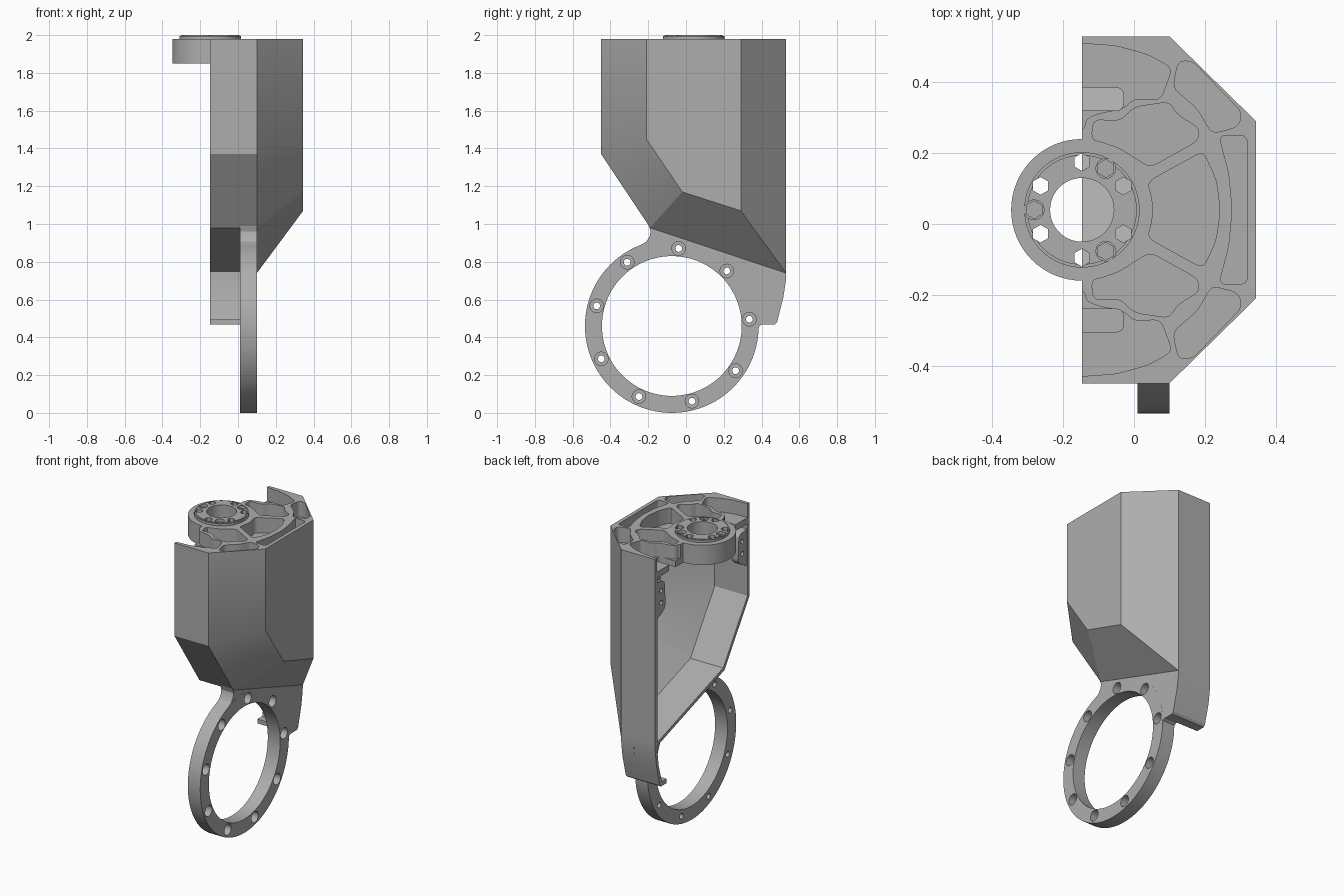
import bpy, bmesh, math
from mathutils import Vector

if "Cube" in bpy.data.objects:
    bpy.data.objects.remove(bpy.data.objects["Cube"])

HX, HY = -0.147, 0.04            # hub axis, y = HY is also the top symmetry line
RY, RZ = -0.075, 0.46            # big ring centre
grey = bpy.data.materials.new("light_grey")
grey.diffuse_color = (0.42, 0.42, 0.42, 1)
grey.use_nodes = True
grey.node_tree.nodes["Principled BSDF"].inputs["Base Color"].default_value = grey.diffuse_color


def loft(name, rings):
    """Closed solid through matching rings of 3D points."""
    bm = bmesh.new()
    vs = [[bm.verts.new(p) for p in r] for r in rings]
    n = len(vs[0])
    for a, b in zip(vs, vs[1:]):
        for i in range(n):
            bm.faces.new((a[i], a[(i + 1) % n], b[(i + 1) % n], b[i]))
    bm.faces.new(vs[0])
    bm.faces.new(vs[-1])
    bmesh.ops.recalc_face_normals(bm, faces=bm.faces)
    me = bpy.data.meshes.new(name)
    bm.to_mesh(me)
    bm.free()
    me.materials.append(grey)
    ob = bpy.data.objects.new(name, me)
    bpy.context.collection.objects.link(ob)
    return ob


def prism_x(name, pts, x0, x1):
    return loft(name, [[(x, y, z) for y, z in pts] for x in (x0, x1)])


def prism_z(name, pts, z0, z1):
    return loft(name, [[(x, y, z) for x, y in pts] for z in (z0, z1)])


def circle(cx, cy, r, n=32, a0=0.0):
    return [(cx + r * math.cos(a0 + math.tau * i / n),
             cy + r * math.sin(a0 + math.tau * i / n)) for i in range(n)]


def rounded(pts, r=0.022, n=4):
    """Polygon with soft corners."""
    out, pts = [], [Vector(p) for p in pts]
    for i, p in enumerate(pts):
        a, b = pts[i - 1] - p, pts[(i + 1) % len(pts)] - p
        s = p + a.normalized() * min(r, a.length * 0.45)
        e = p + b.normalized() * min(r, b.length * 0.45)
        for k in range(n + 1):
            t = k / n
            q = s * (1 - t) ** 2 + p * 2 * t * (1 - t) + e * t * t
            out.append((q.x, q.y))
    return out


def mirror(pts):
    return [(x, 2 * HY - y) for x, y in pts]


def inset(pts, t):
    """Offset a convex counter-clockwise polygon inwards."""
    out, n = [], len(pts)
    for i in range(n):
        p0, p, p1 = (Vector(pts[j % n]) for j in (i - 1, i, i + 1))
        d0, d1 = (p - p0).normalized(), (p1 - p).normalized()
        n0, n1 = Vector((-d0.y, d0.x)), Vector((-d1.y, d1.x))
        q = p + (n0 + n1) * (t / (1 + n0.dot(n1)))
        out.append((q.x, q.y))
    return out


def combine(ob, other, op='DIFFERENCE'):
    m = ob.modifiers.new("b", 'BOOLEAN')
    m.operation, m.object, m.solver = op, other, 'EXACT'
    bpy.context.view_layer.objects.active = ob
    bpy.ops.object.modifier_apply(modifier=m.name)
    bpy.data.objects.remove(other, do_unlink=True)


# Shell: faceted hood, open towards -x
P1 = [(-0.45, 1.98), (-0.45, 1.37), (-0.19, 0.98), (0.53, 0.74), (0.53, 1.98)]
P2 = [(-0.21, 1.98), (-0.21, 1.45), (-0.02, 1.17), (0.29, 1.07), (0.29, 1.98)]
T = 0.022
shell = loft("shell", [[(x, y, z) for y, z in p]
                       for x, p in ((HX, P1), (0.10, P1), (0.345, P2))])
I1, I2 = inset(P1, T), inset(P2, T * 0.6)
cavity = loft("cavity", [[(x, y, min(z, 1.85)) for y, z in p]
                         for x, p in ((-0.25, I1), (0.091, I1), (0.323, I2))])
combine(shell, cavity)

# Pockets in the top plate
side = [(-0.115, 0.295), (-0.04, 0.29), (0.0, 0.33), (0.10, 0.345), (0.12, 0.31),
        (0.185, 0.27), (0.18, 0.235), (0.045, 0.16), (-0.05, 0.22), (-0.12, 0.235)]
diag = [(0.125, 0.46), (0.165, 0.46), (0.305, 0.315), (0.295, 0.275), (0.22, 0.255),
        (0.18, 0.325), (0.11, 0.385)]
corner = [(-0.25, 0.51), (-0.147, 0.51), (-0.05, 0.503), (0.04, 0.478), (0.108, 0.44),
          (0.075, 0.35), (0.0, 0.355), (-0.03, 0.325), (-0.09, 0.315),
          (-0.135, 0.30), (-0.14, 0.265), (-0.25, 0.255)]
slot = [(-0.25, 0.32), (-0.03, 0.32), (-0.03, 0.385), (-0.25, 0.385)]
half = [(0.04, 0.12), (0.195, 0.205), (0.232, 0.125), (0.243, 0.04)]
middle = half + mirror(half[:3])[::-1]
half = [(0.32, 0.25), (0.24, 0.25), (0.268, 0.145), (0.278, 0.04)]
outer = half + mirror(half[:3])[::-1]
pockets = [(middle, 1.88), (outer, 1.88)]
for p, z in ((side, 1.88), (diag, 1.88), (corner, 1.89), (slot, 1.80)):
    pockets += [(p, z), (mirror(p), z)]
for p, z in pockets:
    combine(shell, prism_z("pocket", rounded(p), z, 2.1))

# Hub with raised collar, bore and bolt pattern
combine(shell, prism_z("hub", circle(HX, HY, 0.2, 64), 1.85, 1.98), 'UNION')
combine(shell, prism_z("collar", circle(HX, HY, 0.163, 64), 1.92, 1.995), 'UNION')
combine(shell, prism_z("lip", circle(HX, HY, 0.155, 64), 1.93, 2.0), 'UNION')
combine(shell, prism_z("bore", circle(HX, HY, 0.09, 48), 1.7, 2.1))
for deg in (30, 60, 90, 150, 180, 210, 270, 300, 330):
    a = math.radians(deg)
    x, y = HX + 0.135 * math.cos(a), HY + 0.135 * math.sin(a)
    socket = deg in (60, 180, 300)
    if socket:
        combine(shell, prism_z("seat", circle(x, y, 0.028, 20), 1.98, 2.1))
    combine(shell, prism_z("hex", circle(x, y, 0.025, 6, math.pi / 6),
                           1.92 if socket else 1.7, 2.1))

# Ring flange with the web joining it to the shell
web = [(-0.2, 1.0), (-0.187, 0.96), (-0.192, 0.935), (-0.21, 0.907), (-0.245, 0.885),
       (-0.1, 0.7), (0.2, 0.44), (0.383, 0.44), (0.387, 0.458), (0.40, 0.467),
       (0.47, 0.467), (0.482, 0.48), (0.515, 0.61), (0.529, 0.70), (0.529, 0.75),
       (-0.18, 0.986)]
ring = prism_x("ring_flange", circle(RY, RZ, 0.46, 96), 0.01, 0.10)
combine(ring, prism_x("web", web, 0.01, 0.0995), 'UNION')
combine(ring, prism_x("ring_bore", circle(RY, RZ, 0.37, 96), -0.1, 0.2))
for i in range(9):
    a = math.radians(5 + 40 * i)
    y, z = RY + 0.412 * math.cos(a), RZ + 0.412 * math.sin(a)
    combine(ring, prism_x("hole", circle(y, z, 0.018, 16), -0.1, 0.2))
    combine(ring, prism_x("counterbore", circle(y, z, 0.036, 24), 0.05, 0.2))

# Side skirt hanging below the shell on the +y side, with inward lip
skirt = [(0.53, 0.77), (0.53, 0.72), (0.515, 0.61), (0.482, 0.48), (0.47, 0.467),
         (0.41, 0.467), (0.41, 0.495), (0.46, 0.495), (0.493, 0.61), (0.508, 0.72),
         (0.508, 0.77)]
skirt_ob = prism_x("side_skirt", skirt, HX, 0.0995)

# Screw tabs inside the open edges
tabs = []
for s in (1, -1):
    pts = [(HY + s * d, z) for d, z in
           ((0.475, 1.57), (0.475, 1.82), (0.385, 1.80), (0.375, 1.63), (0.41, 1.60))]
    tab = prism_x("screw_tab", rounded(pts), HX + 0.004, HX + 0.05)
    for z in (1.67, 1.75):
        combine(tab, prism_x("tab_hole", circle(HY + s * 0.42, z, 0.014, 16), -0.3, 0.1))
    tabs.append(tab)

# Smooth curved walls, keep edges crisp
for ob in [shell, ring, skirt_ob] + tabs:
    bpy.ops.object.select_all(action='DESELECT')
    ob.select_set(True)
    bpy.context.view_layer.objects.active = ob
    bpy.ops.object.shade_smooth_by_angle(angle=math.radians(25))
